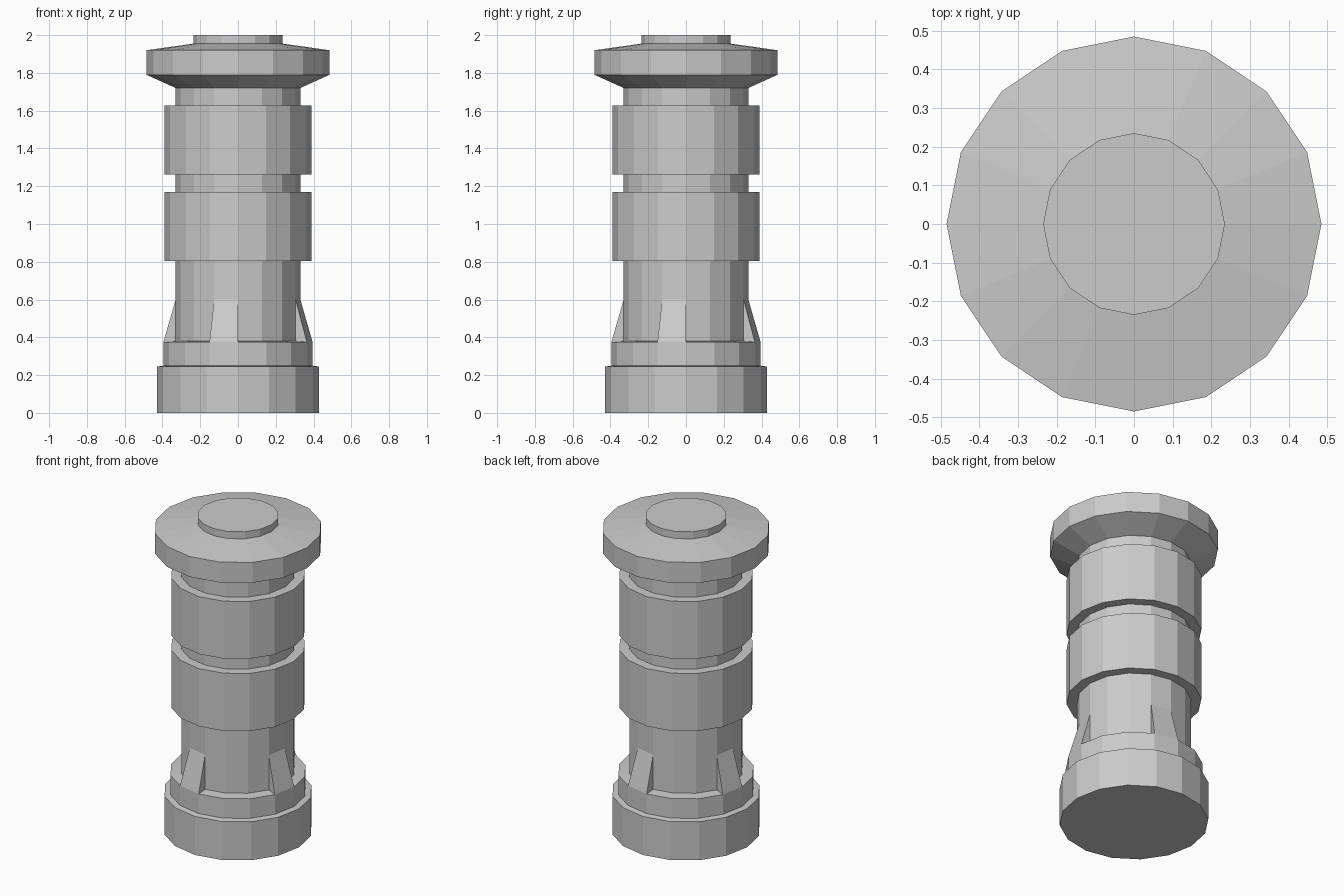
import bpy, bmesh, math

if "Cube" in bpy.data.objects:
    bpy.data.objects.remove(bpy.data.objects["Cube"])

SIDES = 16
STEP = 2 * math.pi / SIDES


def finish(name, bm):
    mesh = bpy.data.meshes.new(name)
    bm.to_mesh(mesh)
    bm.free()
    obj = bpy.data.objects.new(name, mesh)
    bpy.context.collection.objects.link(obj)
    return obj


def polar(r, angle, z):
    return (r * math.cos(angle), r * math.sin(angle), z)


def lathe(name, profile):
    """Closed faceted solid from (radius, z) pairs, bottom to top."""
    bm = bmesh.new()
    rings = [[bm.verts.new(polar(r, i * STEP, z)) for i in range(SIDES)]
             for r, z in profile]
    for a, b in zip(rings, rings[1:]):
        for i in range(SIDES):
            j = (i + 1) % SIDES
            bm.faces.new((a[i], a[j], b[j], b[i]))
    bm.faces.new(rings[0][::-1])
    bm.faces.new(rings[-1])
    return finish(name, bm)


# Turned column: stepped base, shaft with two bands, flared cap and button
lathe("column", [
    (0.43, 0), (0.43, 0.245), (0.395, 0.25), (0.395, 0.375),
    (0.33, 0.38), (0.33, 0.803), (0.39, 0.803), (0.39, 1.17),
    (0.33, 1.17), (0.33, 1.263), (0.39, 1.263), (0.39, 1.628),
    (0.33, 1.628), (0.33, 1.72), (0.485, 1.79), (0.485, 1.92),
    (0.235, 1.955), (0.235, 2.0)])

# Four sloping buttresses, each one facet wide
for k in range(4):
    bm = bmesh.new()
    right, left = [
        [bm.verts.new(polar(r, k * math.pi / 2 + a, z))
         for r, z in ((0.33, 0.375), (0.395, 0.375), (0.33, 0.6))]
        for a in (-STEP, 0)]
    bm.faces.new(right)
    bm.faces.new(left[::-1])
    for i in range(3):
        j = (i + 1) % 3
        bm.faces.new((right[j], right[i], left[i], left[j]))
    bmesh.ops.recalc_face_normals(bm, faces=bm.faces)
    finish(f"buttress_{k + 1}", bm)
